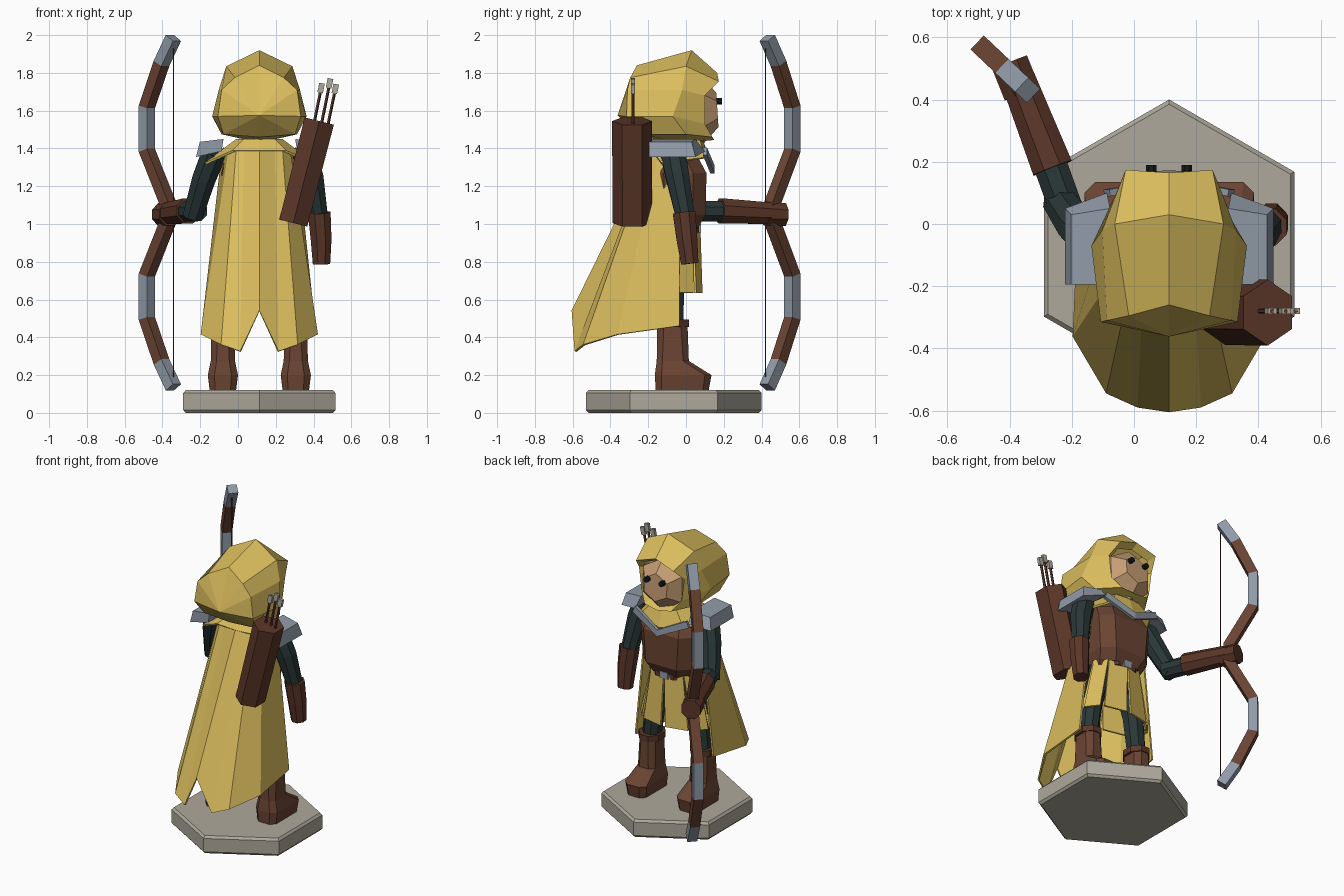
import bpy, bmesh
from math import cos, sin, pi
from mathutils import Vector

default_cube = bpy.data.objects.get("Cube")
if default_cube:
    bpy.data.objects.remove(default_cube, do_unlink=True)

MID = 0.113  # x of the figure's own centre plane


def material(name, red, green, blue):
    mat = bpy.data.materials.new(name)
    mat.use_nodes = True
    linear = [(c / 255) ** 2.2 for c in (red, green, blue)] + [1]
    mat.diffuse_color = linear
    shader = next(n for n in mat.node_tree.nodes if n.type == 'BSDF_PRINCIPLED')
    shader.inputs["Base Color"].default_value = linear
    return mat


yellow = material("yellow cloth", 218, 188, 94)
leather = material("brown leather", 106, 70, 54)
dark_leather = material("dark leather", 92, 57, 44)
steel = material("steel", 143, 153, 166)
teal = material("dark teal cloth", 46, 58, 58)
stone = material("grey stone", 172, 167, 154)
skin = material("skin", 196, 156, 116)
black = material("eye black", 28, 30, 33)


def finish(name, bm, mats, thickness=0):
    """Turn a bmesh into a flat-shaded object, optionally with cloth thickness."""
    bmesh.ops.remove_doubles(bm, verts=bm.verts[:], dist=0.0001)
    bmesh.ops.recalc_face_normals(bm, faces=bm.faces[:])
    mesh = bpy.data.meshes.new(name)
    bm.to_mesh(mesh)
    bm.free()
    for mat in mats:
        mesh.materials.append(mat)
    obj = bpy.data.objects.new(name, mesh)
    bpy.context.collection.objects.link(obj)
    if thickness:
        shell = obj.modifiers.new("cloth thickness", 'SOLIDIFY')
        shell.thickness = thickness
        shell.offset = 0
    return obj


def loft(name, rings, mat, closed=True, caps=(True, True), thickness=0, tip=None):
    """Bridge equal-length point rings; a tip closes the first ring with a fan."""
    bm = bmesh.new()
    rows = [[bm.verts.new(p) for p in ring] for ring in rings]
    count = len(rows[0])
    for low, high in zip(rows, rows[1:]):
        for i in range(count if closed else count - 1):
            j = (i + 1) % count
            bm.faces.new((low[i], low[j], high[j], high[i]))
    if tip:
        point = bm.verts.new(tip)
        for i in range(count):
            bm.faces.new((rows[0][i - 1], rows[0][i], point))
    if closed:
        for row, wanted in zip((rows[0], rows[-1]), caps):
            if wanted:
                bm.faces.new(row)
    return finish(name, bm, [mat], thickness)


def oval(x, y, z, rx, ry, sides=8):
    """Flat horizontal polygon whose flat sides lie at rx and ry."""
    grow = 1 / cos(pi / sides)
    angles = [2 * pi * (i + .5) / sides for i in range(sides)]
    return [Vector((x + rx * grow * cos(a), y + ry * grow * sin(a), z)) for a in angles]


def block(x, y, z, hx, hy, cut):
    """Flat horizontal rectangle with cut corners."""
    corner = [(hx, hy - cut), (hx - cut, hy)]
    half = corner + [(-a, b) for a, b in reversed(corner)]
    return [Vector((x + s * a, y + s * b, z)) for s in (1, -1) for a, b in half]


def tube(name, path, radii, mat, sides=8, ref=(0, 1, 0)):
    """Sweep a polygon along a path; each radius is a number or a (side, up) pair."""
    points = [Vector(p) for p in path]
    rings = []
    for i, point in enumerate(points):
        along = (points[min(i + 1, len(points) - 1)] - points[max(i - 1, 0)]).normalized()
        side = along.cross(Vector(ref)).normalized()
        up = side.cross(along)
        r = radii[i] if isinstance(radii, list) else radii
        a, b = r if isinstance(r, tuple) else (r, r)
        rings.append([point + side * p.x + up * p.y for p in oval(0, 0, 0, a, b, sides)])
    return loft(name, rings, mat)


def both_sides(half, closed=True):
    """Mirror half a cross-section, given as offsets from the centre plane."""
    right = [Vector((MID + x, y, z)) for x, y, z in half]
    left = [Vector((MID - x, y, z)) for x, y, z in half]
    return right + left[-2:0:-1] if closed else left[:0:-1] + right


# Hexagonal stone base with chamfered rims, one corner facing forward
loft("base", [oval(MID, -.065, z, r, r, 6)
              for z, r in ((0, .39), (.015, .403), (.105, .403), (.12, .39))], stone)

# Legs and boots
for label, s in (("right", 1), ("left", -1)):
    x = MID + s * .193
    loft(label + "_boot", [block(x, y, z, hx, hy, cut) for z, y, hx, hy, cut in (
        (.12, -.02, .07, .14, .03), (.2, -.015, .08, .15, .035),
        (.275, -.07, .064, .085, .03), (.47, -.072, .06, .08, .035))], leather)
    loft(label + "_boot_cuff", [oval(x, -.075, z, .075, .09) for z in (.455, .495)], dark_leather)
    tube(label + "_trouser", [(MID + s * .09, -.065, .98), (x - s * .03, -.07, .72), (x, -.07, .46)],
         [.07, .062, .055], teal)

# Torso, belt and buckle
loft("hips", [oval(MID, -.06, z, .14, .09) for z in (.84, 1)], teal)
loft("vest", [block(MID, y, z, hx, hy, .07) for z, y, hx, hy in (
    (.98, -.05, .155, .115), (1.05, -.04, .185, .145),
    (1.27, -.04, .2, .148), (1.36, -.05, .18, .11))], leather)
loft("belt", [oval(MID, -.05, z, .16, .118) for z in (.955, .99)], dark_leather)
loft("buckle", [oval(MID, .068, z, .03, .012, 4) for z in (.955, 1)], steel)

# Tunic skirt made of flaps that part towards the hem
for i in range(8):
    rows = []
    for z, rx, ry, gap in ((1, .165, .12, .01), (.635, .25, .132, .08)):
        angles = [2 * pi * (i + step) / 8 + pi / 2 for step in (gap, 1 - gap)]
        rows.append([(MID + rx * cos(a), -.05 + ry * sin(a), z) for a in angles])
    loft("skirt_flap", rows, yellow, closed=False, thickness=.012)

# Long cloak with a notched hem
cloak_top = [(0, -.185, 1.385), (.08, -.185, 1.385), (.12, -.18, 1.385), (.16, -.14, 1.38), (.2, -.03, 1.32)]
cloak_hem = [(0, -.6, .54), (.1, -.585, .325), (.2, -.54, .36), (.305, -.36, .415), (.29, -.035, .46)]
loft("cloak", [both_sides(cloak_top, False), both_sides(cloak_hem, False)],
     yellow, closed=False, thickness=.012)

# Cowl draped over the shoulders
cowl_edge = [(0, -.19, 1.385), (.14, -.18, 1.385), (.285, -.13, 1.32), (.16, .1, 1.35), (0, .125, 1.32)]
cowl_neck = [(0, -.14, 1.445), (.08, -.13, 1.445), (.12, -.03, 1.445), (.09, .07, 1.44), (0, .09, 1.43)]
loft("cowl", [both_sides(cowl_edge), both_sides(cowl_neck)], yellow, caps=(False, True), thickness=.012)

# Steel chest trim and shoulder plates
tube("chest_trim", [(MID - .2, .1, 1.385), (MID, .14, 1.29), (MID + .2, .1, 1.385)],
     (.022, .011), steel, 4)
for label, s in (("right", 1), ("left", -1)):
    section = [(.19, 1.45, .05), (.315, 1.435, .03), (.335, 1.355, .05), (.2, 1.385, .1)]
    loft(label + "_shoulder_plate", [[(MID + s * x, -.195, z) for x, z, y in section],
                                     [(MID + s * x, y, z) for x, z, y in section]], steel)

# Faceted hood with an inward-turned lining
back = [(0, -.26, 1.84), (.13, -.295, 1.775), (.2, -.31, 1.71),
        (.22, -.315, 1.57), (.19, -.25, 1.475), (0, -.245, 1.46)]
middle = [(0, .03, 1.92), (.175, 0, 1.835), (.215, -.02, 1.71),
          (.25, -.07, 1.57), (.2, 0, 1.475), (0, 0, 1.43)]
front = [(0, .165, 1.8), (.14, .174, 1.755), (.17, .1, 1.68),
         (.15, .1, 1.53), (.1, .14, 1.46), (0, .15, 1.445)]
lining = [(x * .85, y - .05, 1.61 + (z - 1.61) * .85) for x, y, z in front]
loft("hood", [both_sides(h) for h in (back, middle, front, lining)], yellow,
     caps=(False, False), tip=(MID, -.362, 1.575))

# Face and eyes
tube("face", [(MID, -.05, 1.6), (MID, .09, 1.6), (MID, .166, 1.605)],
     [.15, (.145, .15), (.085, .08)], skin, 6, ref=(0, 0, 1))
for s in (-1, 1):
    x = MID + s * .057
    tube("eye", [(x, .15, 1.65), (x, .19, 1.65)], .017, black, 8, ref=(0, 0, 1))

# Hanging arm
tube("right_sleeve", [(.345, -.07, 1.38), (.39, -.045, 1.25), (.43, 0, 1.02)], [.066, .062, .048], teal)
tube("right_gauntlet", [(.43, -.01, 1.06), (.44, .005, .92), (.442, .02, .79)], [.06, .055, .046], dark_leather)

# Outstretched arm holding the bow
tube("left_upper_sleeve", [(-.125, -.06, 1.38), (-.18, -.01, 1.24), (-.24, .075, 1.04)],
     [.066, .062, .052], teal)
tube("left_lower_sleeve", [(-.215, .04, 1.07), (-.28, .22, 1.065)], .054, teal, ref=(0, 0, 1))
tube("left_gauntlet", [(-.262, .18, 1.07), (-.375, .47, 1.055)], [.066, .056], dark_leather, ref=(0, 0, 1))
tube("left_fist", [(-.36, .42, 1.052), (-.4, .52, 1.05)], .06, dark_leather, ref=(0, 0, 1))

# Recurved bow, with steel bands chosen by height from the grip
GRIP = 1.06
upper = [(0, .925), (.085, .79), (.19, .56), (.19, .33), (.04, .05)]
profile = upper + [(u, -h) for u, h in reversed(upper)]
bow = tube("bow", [(-.342 - .74 * u, .43 + .7 * u, GRIP + h) for u, h in profile],
           .031, leather, 4, ref=(.7, .74, 0))
bow.data.materials.append(steel)
for face in bow.data.polygons:
    height = abs(face.center.z - GRIP)
    face.material_index = int(height > .8 or .35 < height < .55)
tube("bowstring", [(-.341, .42, GRIP + h) for h in (-.87, .87)], .003, dark_leather, 4)

# Quiver and arrows
tube("quiver", [(.293, -.285, 1.005), (.43, -.285, 1.545)], [(.076, .09), (.08, .092)],
     dark_leather, 6)
for foot, end, top in ((.395, .445, 1.745), (.435, .49, 1.77), (.47, .52, 1.74)):
    tube("arrow_shaft", [(foot, -.28, 1.5), (end, -.28, top)], .007, dark_leather, 5)
    lean = (end - foot) / (top - 1.5)
    tube("arrow_fletching", [(end - .05 * lean, -.28, top - .05), (end, -.28, top)],
         (.015, .01), stone, 4)
